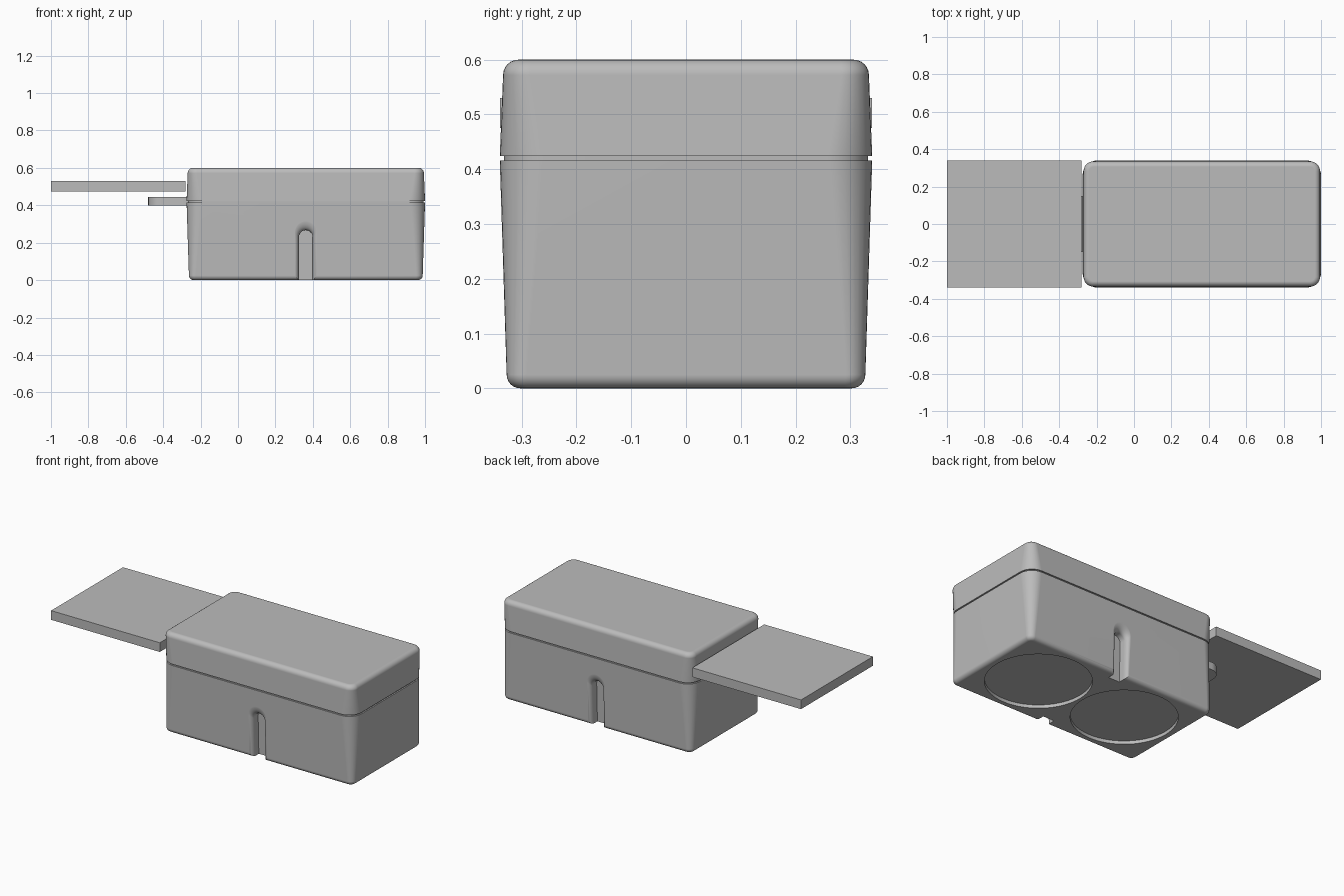
import bpy, bmesh
from math import sin, cos, pi, sqrt

cube = bpy.data.objects.get("Cube")
if cube:
    bpy.data.objects.remove(cube, do_unlink=True)

grey = bpy.data.materials.new("plain grey")
grey.use_nodes = True
grey.diffuse_color = (0.5, 0.5, 0.5, 1)
grey.node_tree.nodes["Principled BSDF"].inputs["Base Color"].default_value = (0.5, 0.5, 0.5, 1)

CX = 0.3625          # centre of the box along x
HX, HY = 0.6375, 0.34  # half sizes at the seam
SEAM_LOW, SEAM_HIGH = 0.416, 0.424
HEIGHT = 0.6


def loft(name, rings):
    """Skin a list of equal-length point rings and cap both ends."""
    bm = bmesh.new()
    loops = [[bm.verts.new(p) for p in ring] for ring in rings]
    n = len(loops[0])
    for a, b in zip(loops, loops[1:]):
        for i in range(n):
            j = (i + 1) % n
            bm.faces.new((a[i], a[j], b[j], b[i]))
    bm.faces.new(loops[0])
    bm.faces.new(loops[-1])
    bmesh.ops.recalc_face_normals(bm, faces=bm.faces)
    mesh = bpy.data.meshes.new(name)
    bm.to_mesh(mesh)
    bm.free()
    obj = bpy.data.objects.new(name, mesh)
    bpy.context.collection.objects.link(obj)
    mesh.materials.append(grey)
    return obj


def select(obj):
    bpy.ops.object.select_all(action='DESELECT')
    obj.select_set(True)
    bpy.context.view_layer.objects.active = obj


def finish(obj):
    select(obj)
    bpy.ops.object.shade_smooth_by_angle(angle=0.6)
    mod = obj.modifiers.new("even shading", 'WEIGHTED_NORMAL')
    mod.keep_sharp = True


def cut(obj, cutter):
    cutter.hide_render = True
    mod = obj.modifiers.new("cut", 'BOOLEAN')
    mod.operation, mod.solver, mod.object = 'DIFFERENCE', 'EXACT', cutter
    select(obj)
    bpy.ops.object.modifier_apply(modifier=mod.name)
    bpy.data.objects.remove(cutter, do_unlink=True)


def rounded_ring(inset, radius, z, steps=8):
    ring = []
    for k, (sx, sy) in enumerate(((1, 1), (-1, 1), (-1, -1), (1, -1))):
        for s in range(steps + 1):
            a = (k + s / steps) * pi / 2
            ring.append((CX + sx * (HX - inset - radius) + radius * cos(a),
                         sy * (HY - inset - radius) + radius * sin(a), z))
    return ring


def rounded_edge(z_end, direction, inset, corner, fillet, steps=6):
    """Rings rolling from the flat cap out to the wall."""
    rings = []
    for s in range(steps + 1):
        a = s / steps * pi / 2
        grow = fillet * (1 - sin(a))
        rings.append(rounded_ring(inset + grow, corner - grow * 0.9,
                                  z_end + direction * fillet * (1 - cos(a))))
    return rings


# Tapered lower body and lid, corners widening towards the seam
body = loft("body", rounded_edge(0, 1, 0.0125, 0.036, 0.025)
            + [rounded_ring(0, 0.08, SEAM_LOW)])
lid = loft("lid", rounded_edge(HEIGHT, -1, 0.006, 0.05, 0.028)
           + [rounded_ring(0, 0.08, SEAM_HIGH)])
seam = loft("seam_core", [rounded_ring(0.008, 0.075, z)
                          for z in (SEAM_LOW - 0.004, SEAM_HIGH + 0.004)])


# Flared arch channels in the front and back walls
def arch_ring(depth, side):
    t = max(0, 1 - max(depth, 0) / 0.03)
    flare = 1 - sqrt(1 - t * t)
    r, zc = 0.037 + 0.025 * flare, 0.23 + 0.028 * flare
    outline = [(r, -0.03)]
    outline += [(r * cos(i * pi / 16), zc + r * sin(i * pi / 16)) for i in range(17)]
    outline.append((-r, -0.03))
    return [(CX + x, side * (HY - 0.0125 * (1 - z / SEAM_LOW) - depth), z)
            for x, z in outline]


for side in (-1, 1):
    depths = [-0.03] + [0.03 * (i / 7) ** 2 for i in range(8)] + [0.06]
    cut(body, loft("channel_cutter", [arch_ring(d, side) for d in depths]))

# Two shallow round recesses underneath
for side in (-1, 1):
    circles = [[(CX + side * 0.295 + 0.285 * cos(i * pi / 32),
                 0.285 * sin(i * pi / 32), z) for i in range(64)]
               for z in (-0.03, 0.02)]
    cut(body, loft("recess_cutter", circles))

for part in (body, lid, seam):
    finish(part)

# Flat side plate
loft("side_plate", [[(-1, -HY, z), (-0.28, -HY, z), (-0.28, HY, z), (-1, HY, z)]
                    for z in (0.475, 0.53)])


# Support tab with rounded outer corners
def tab_ring(z, x0=-0.48, half=0.15, r=0.07):
    ring = [(-0.26, -half, z), (-0.26, half, z)]
    for sy, start in ((1, pi / 2), (-1, pi)):
        for i in range(9):
            a = start + i * pi / 16
            ring.append((x0 + r + r * cos(a), sy * (half - r) + r * sin(a), z))
    return ring


finish(loft("support_tab", [tab_ring(0.4), tab_ring(0.445)]))
